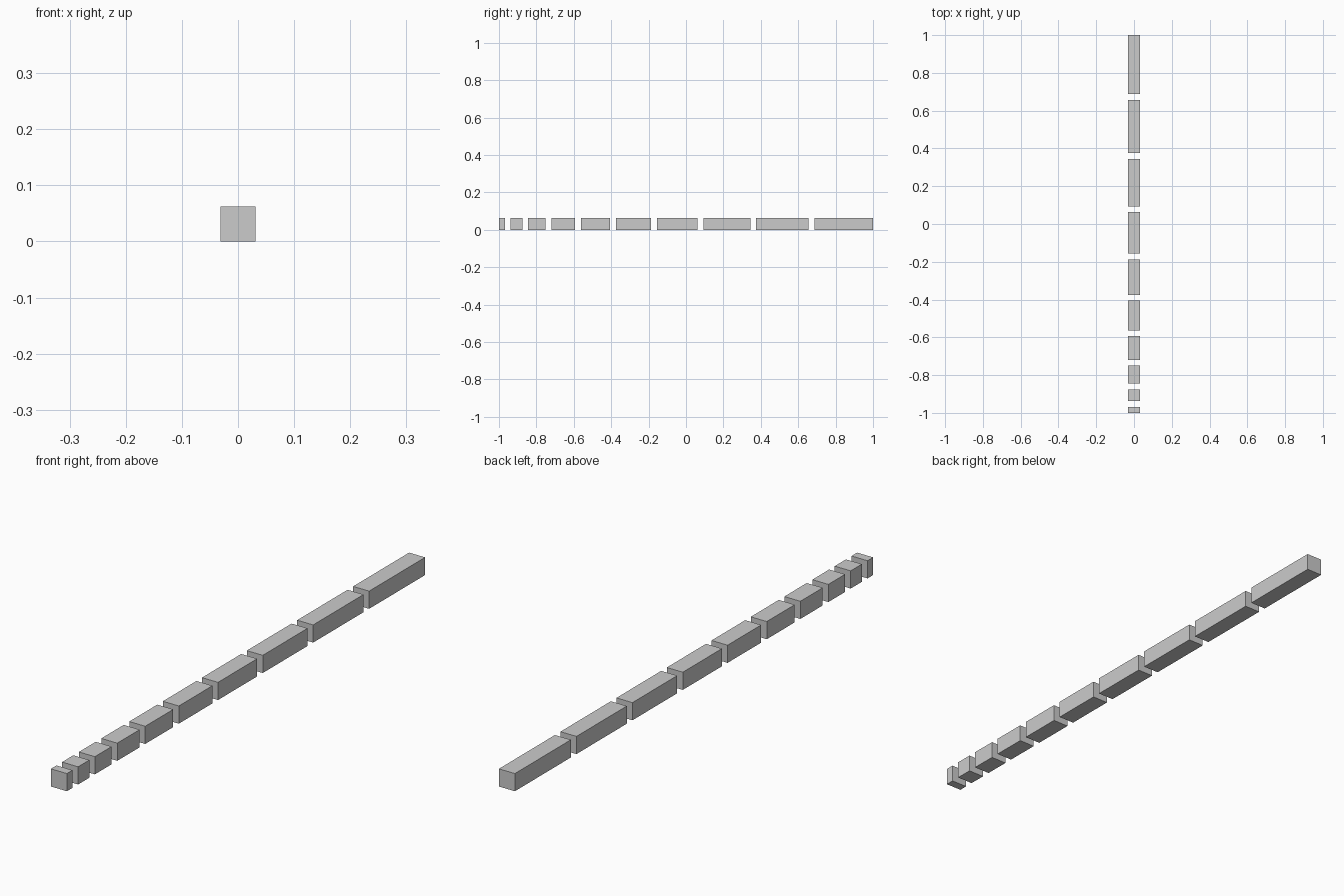
import bpy

if "Cube" in bpy.data.objects:
    bpy.data.objects.remove(bpy.data.objects["Cube"])

U = 2 / 64  # one unit: shortest rod length and gap between rods


def rod(name, y0, length):
    """Square-section rod lying along y, resting on z = 0."""
    bpy.ops.mesh.primitive_cube_add(size=1, location=(0, y0 + length / 2, U))
    ob = bpy.context.object
    ob.name = name
    ob.scale = (2 * U, length, 2 * U)
    bpy.ops.object.transform_apply(location=False, rotation=False, scale=True)


# Ten counting rods, each one unit longer than the last
y = -1.0
for n in range(1, 11):
    rod(f"counting_rod_{n}", y, n * U)
    y += (n + 1) * U
